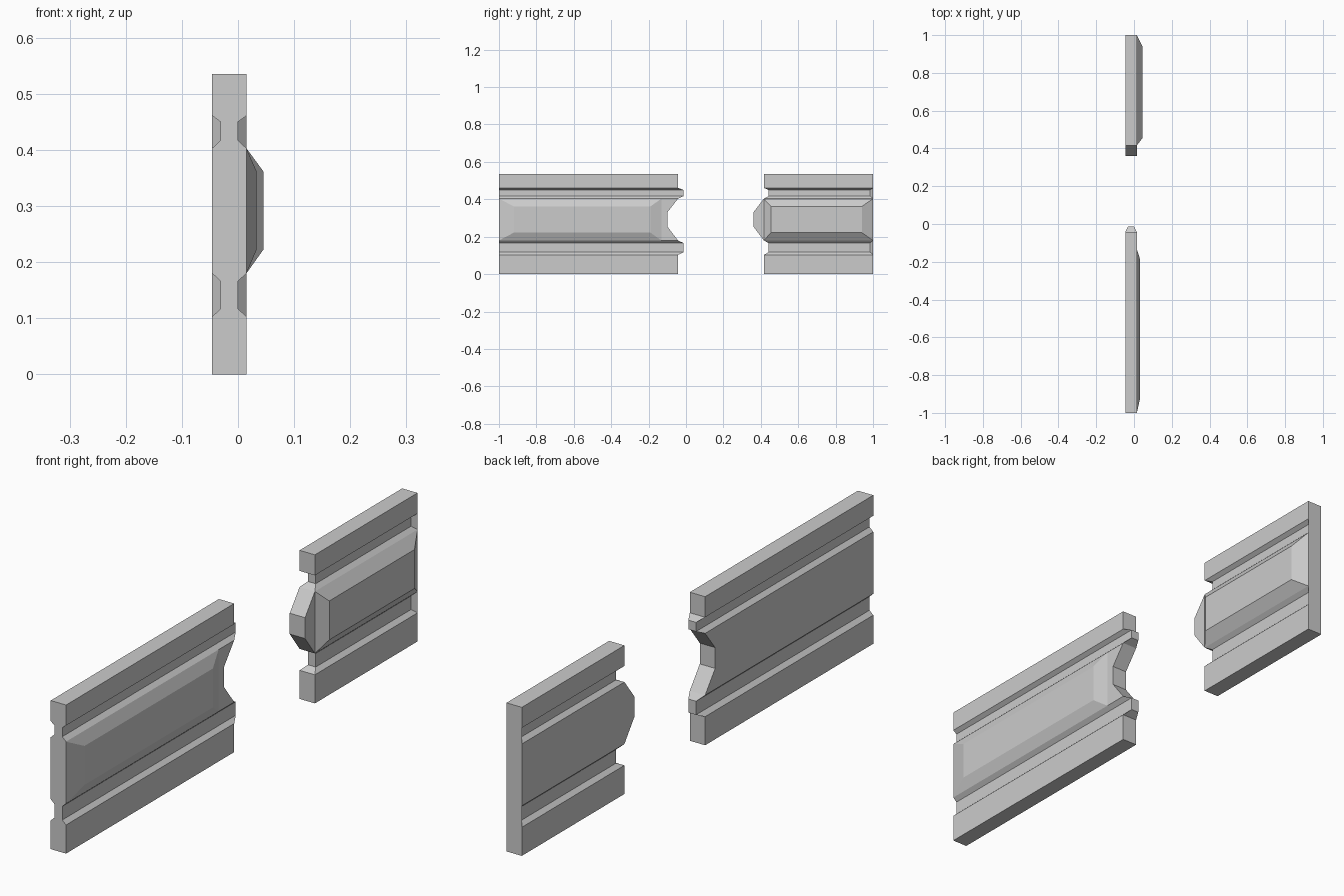
import bpy, bmesh

if "Cube" in bpy.data.objects:
    bpy.data.objects.remove(bpy.data.objects["Cube"])

XB, XF = -0.046, 0.015          # full panel thickness
NB, NF = -0.031, 0.0            # thickness at the bottom of the grooves


def make_object(name, rings):
    """Skin a stack of equal-length rings and cap both ends."""
    bm = bmesh.new()
    loops = [[bm.verts.new(p) for p in r] for r in rings]
    n = len(loops[0])
    for a, b in zip(loops, loops[1:]):
        for i in range(n):
            j = (i + 1) % n
            bm.faces.new((a[i], a[j], b[j], b[i]))
    bm.faces.new(loops[0][::-1])
    bm.faces.new(loops[-1])
    bmesh.ops.remove_doubles(bm, verts=bm.verts, dist=1e-5)
    bmesh.ops.recalc_face_normals(bm, faces=bm.faces)
    mesh = bpy.data.meshes.new(name)
    bm.to_mesh(mesh)
    bm.free()
    obj = bpy.data.objects.new(name, mesh)
    bpy.context.collection.objects.link(obj)
    return obj


def panel(name, outer, joint, groove, middle, closed):
    """Grooved plank lofted upward; the joint end changes with height."""
    levels = [(0, 0, joint), (.103, 0, joint), (.117, 1, groove), (.166, 1, groove),
              (.18, 0, joint), (.255, 0, middle), (.33, 0, middle), (.403, 0, joint),
              (.417, 1, groove), (.45, 1, groove), (.461, 0, joint), (.535, 0, joint)]
    rings = []
    for z, cut, y in levels:
        b, f = (NB, NF) if cut else (XB, XF)
        ring = [(b, y, z), (f, y, z)]
        if closed:               # grooves ramp out before the outer end
            s = outer - .015 if cut else outer
            ring += [(f, s, z), (XF, outer, z), (XB, outer, z), (b, s, z)]
        else:
            ring += [(f, outer, z), (b, outer, z)]
        rings.append(ring)
    return make_object(name, rings)


def raised_field(name, y0, y1, i0, i1, top):
    """Bevelled raised panel on the front face."""
    def rect(x, a, b, lo, hi):
        return [(x, a, lo), (x, b, lo), (x, b, hi), (x, a, hi)]
    return make_object(name, [rect(XF - .005, y0, y1, .18, .403),
                              rect(XF, y0, y1, .18, .403),
                              rect(top, i0, i1, .222, .362)])


# Long plank with notch and groove tongues
panel("long_plank", -1, -.043, -.013, -.1, False)
raised_field("long_raised_field", -1, -.132, -.92, -.19, .033)

# Short plank with matching central tongue
panel("short_plank", 1, .416, .442, .36, True)
raised_field("short_raised_field", .416, 1, .455, .94, .045)
